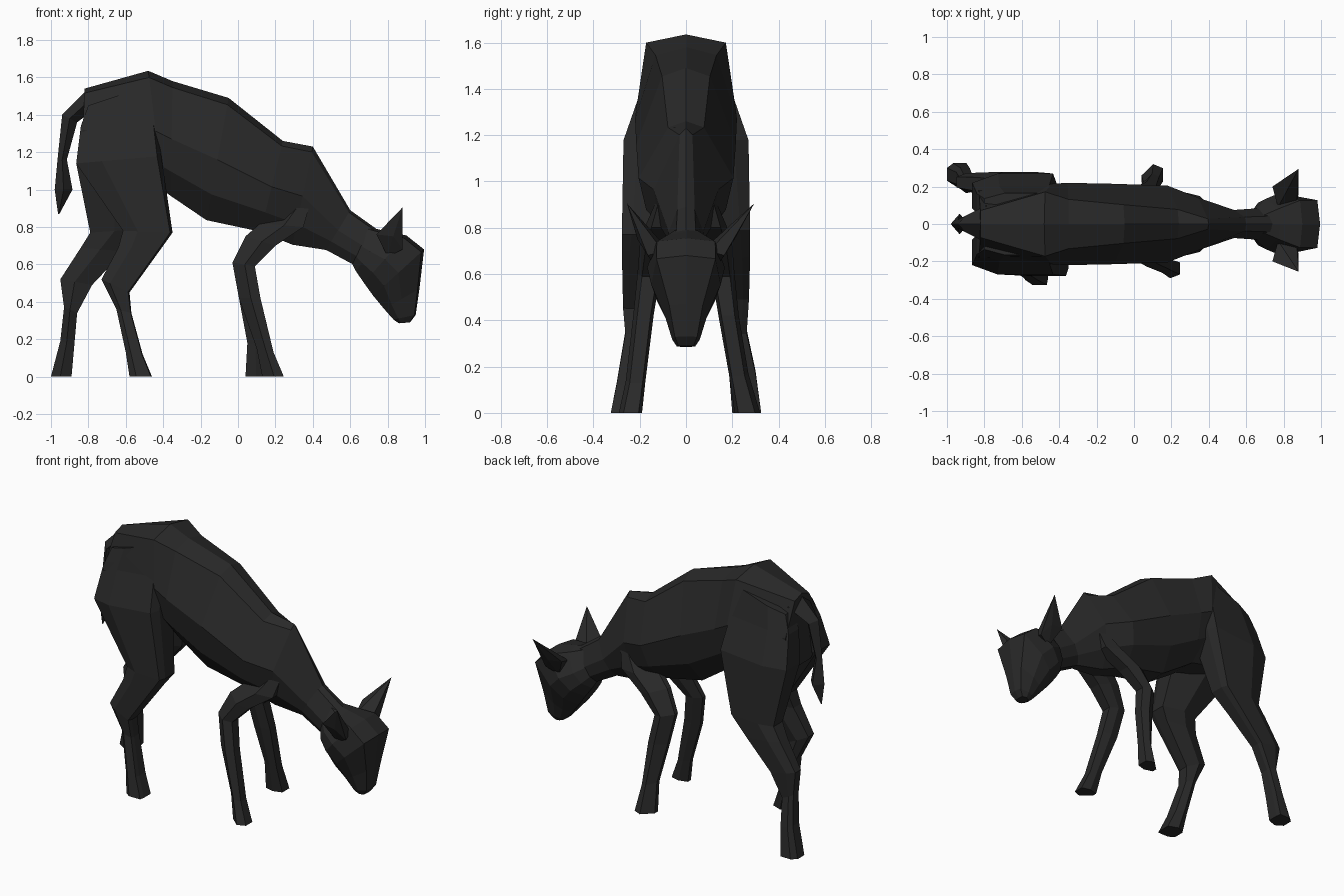
import bpy, bmesh

mat = bpy.data.materials.new("dark_grey")
mat.diffuse_color = (0.022, 0.022, 0.022, 1)


def finish(name, bm):
    bmesh.ops.recalc_face_normals(bm, faces=bm.faces)
    mesh = bpy.data.meshes.new(name)
    bm.to_mesh(mesh)
    bm.free()
    mesh.materials.append(mat)
    obj = bpy.data.objects.new(name, mesh)
    bpy.context.collection.objects.link(obj)
    return obj


def loft(name, rings):
    """Skin a list of equal-length point rings and cap the ends."""
    bm = bmesh.new()
    loops = [[bm.verts.new(p) for p in ring] for ring in rings]
    n = len(loops[0])
    for a, b in zip(loops, loops[1:]):
        for i in range(n):
            j = (i + 1) % n
            bm.faces.new((a[i], a[j], b[j], b[i]))
    bm.faces.new(loops[0])
    bm.faces.new(loops[-1])
    return finish(name, bm)


def trunk_ring(tx, tz, bx, bz, w, s):
    """Symmetric slice from a top point to a bottom point; s is the width of the back."""
    half = [(s, .945), (1, .5), (.84, .22), (.35, .01)]
    prof = [(0, 1)] + half + [(-a, t) for a, t in reversed(half)]
    return [(bx + (tx - bx) * t, a * w, bz + (tz - bz) * t) for a, t in prof]


HIND_PROFILE = [(0, .25), (0, .8), (.3, 1), (.95, 1), (1, .75), (1, .2), (.45, 0)]
FRONT_PROFILE = [(0, .15), (0, .45), (.55, 1), (1, .8), (1, .15), (.5, 0)]


def leg(name, side, profile, sections):
    """Sections: back x, back z, front x, front z, inner y, outer y."""
    loft(name, [[(bx + (fx - bx) * u, side * (yi + (yo - yi) * v), bz + (fz - bz) * u)
                 for u, v in profile] for bx, bz, fx, fz, yi, yo in sections])


# Body and neck
loft("body", [trunk_ring(*r) for r in [
    (-.82, 1.54, -.84, 1.10, .18, .4),
    (-.48, 1.635, -.40, .99, .215, .8),
    (-.35, 1.58, -.36, .96, .22, .6),
    (-.05, 1.49, -.17, .83, .215, .48),
    (.24, 1.26, .12, .77, .205, .38),
    (.40, 1.23, .29, .70, .14, .2),
    (.60, .89, .47, .675, .075, .5),
    (.74, .79, .61, .60, .085, .5)]])

# Head
loft("head", [trunk_ring(*r) for r in [
    (.70, .80, .61, .60, .08, .6),
    (.78, .78, .63, .56, .135, .6),
    (.90, .755, .67, .50, .168, .75),
    (.995, .68, .72, .43, .15, .85),
    (.97, .47, .78, .36, .09, .8),
    (.95, .33, .83, .305, .06, .8),
    (.92, .29, .86, .285, .04, .8)]])

# Ears
for side, label, tip in ((-1, "right", .255), (1, "left", .295)):
    bm = bmesh.new()
    for x, y, z in [(.77, .09, .72), (.87, .10, .70), (.80, .14, .64),
                    (.74, .20, .76), (.88, .165, .68), (.83, .21, .75),
                    (.88, tip, .905)]:
        bm.verts.new((x, side * y, z))
    bmesh.ops.convex_hull(bm, input=bm.verts)
    finish("ear_" + label, bm)

# Tail: diamond sections following the rump down to a point
loft("tail", [[(ox, 0, oz), ((ox + ix) / 2, w, (oz + iz) / 2), (ix, 0, iz),
               ((ox + ix) / 2, -w, (oz + iz) / 2)] for ox, oz, ix, iz, w in [
    (-.80, 1.54, -.78, 1.42, .10),
    (-.94, 1.40, -.86, 1.36, .045),
    (-.965, 1.16, -.915, 1.16, .025),
    (-.98, 1.0, -.885, 1.0, .055),
    (-.962, .87, -.955, .87, .005)]])

# Hind legs share the haunch, then step forward or back
haunch = [(-.80, 1.45, -.44, 1.57, .02, .165),
          (-.84, 1.34, -.435, 1.38, .01, .20),
          (-.865, 1.14, -.41, 1.18, .02, .27)]
leg("hind_leg_right", -1, HIND_PROFILE, haunch + [
    (-.615, .78, -.35, .77, .11, .277),
    (-.64, .69, -.40, .70, .14, .277),
    (-.73, .52, -.58, .45, .17, .272),
    (-.65, .36, -.57, .34, .165, .262),
    (-.60, .13, -.51, .12, .185, .30),
    (-.58, 0, -.46, 0, .2, .325)])
leg("hind_leg_left", 1, HIND_PROFILE, haunch + [
    (-.79, .77, -.50, .79, .11, .277),
    (-.84, .69, -.61, .67, .14, .277),
    (-.95, .52, -.78, .49, .17, .272),
    (-.93, .37, -.86, .34, .165, .262),
    (-.95, .19, -.875, .17, .185, .30),
    (-1.0, 0, -.89, 0, .2, .325)])

# Front legs share the shoulder and knee
shoulder = [(.24, .88, .39, .94, .03, .13),
            (.12, .82, .35, .80, .05, .175),
            (.04, .75, .20, .70, .08, .20),
            (-.03, .61, .09, .59, .11, .21),
            (.005, .42, .12, .42, .14, .228)]
leg("front_leg_right", -1, FRONT_PROFILE, shoulder + [
    (.10, .15, .19, .13, .175, .26),
    (.13, 0, .245, 0, .19, .29)])
leg("front_leg_left", 1, FRONT_PROFILE, shoulder + [
    (.05, .18, .135, .16, .185, .27),
    (.04, 0, .155, 0, .21, .32)])
